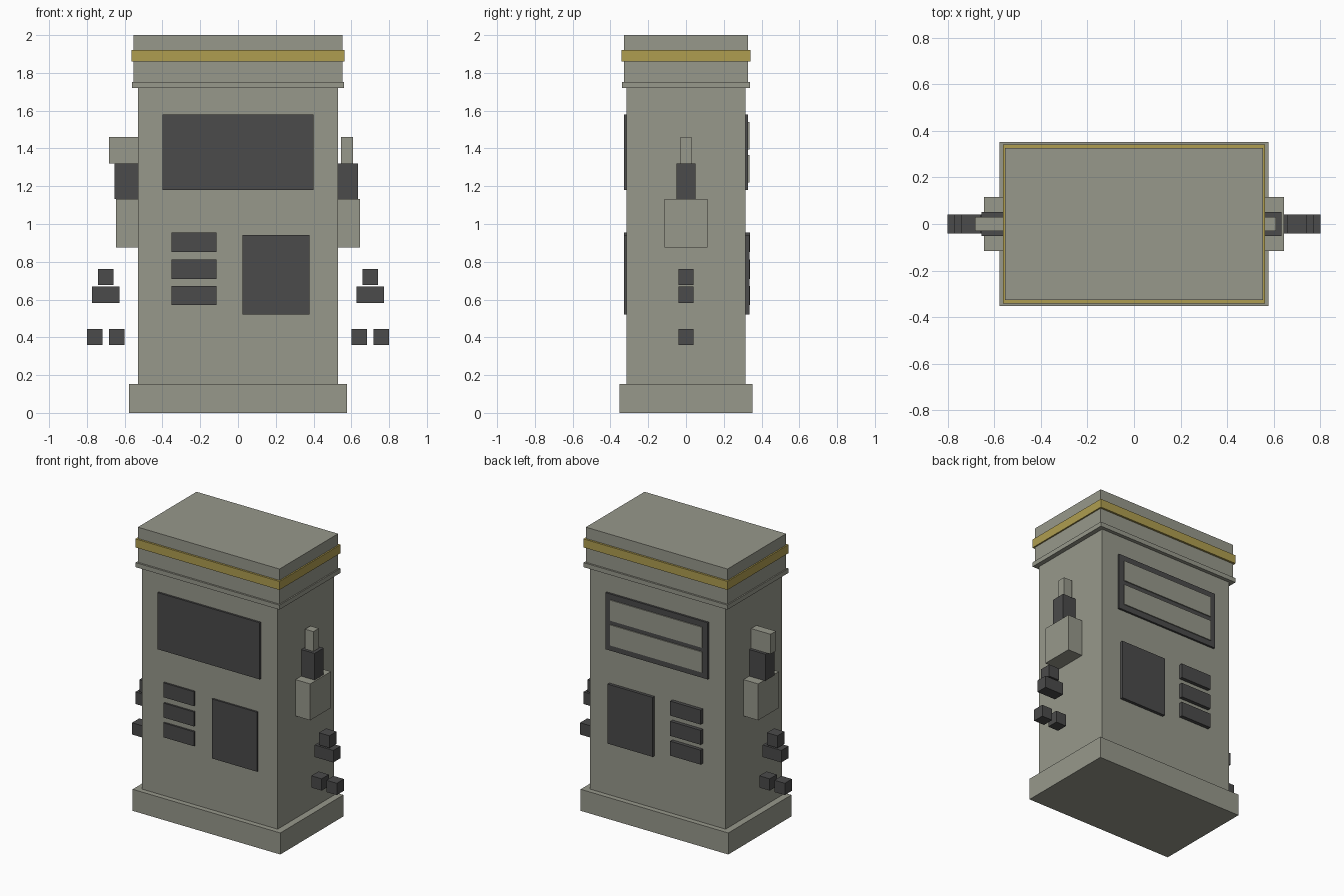
import bpy

if "Cube" in bpy.data.objects:
    bpy.data.objects.remove(bpy.data.objects["Cube"])


def material(name, r, g, b):
    m = bpy.data.materials.new(name)
    m.diffuse_color = (r, g, b, 1)
    m.use_nodes = True
    m.node_tree.nodes["Principled BSDF"].inputs["Base Color"].default_value = m.diffuse_color
    return m


grey = material("olive_grey", 0.31, 0.315, 0.26)
dark = material("charcoal", 0.069, 0.069, 0.069)
gold = material("dull_gold", 0.43, 0.34, 0.08)


def box(name, x, y, z, mat):
    """Axis-aligned box from (min, max) ranges."""
    bpy.ops.mesh.primitive_cube_add(size=1)
    o = bpy.context.object
    o.name = name
    o.location = [(r[0] + r[1]) / 2 for r in (x, y, z)]
    o.scale = [abs(r[1] - r[0]) for r in (x, y, z)]
    bpy.ops.object.transform_apply(location=True, rotation=False, scale=True)
    o.data.materials.append(mat)
    return o


def sym(a):
    return (-a, a)


# Cabinet stack: plinth, body, lip, header and trim band
box("plinth", sym(0.577), sym(0.352), (0, 0.152), grey)
box("body", sym(0.53), sym(0.315), (0.152, 1.72), grey)
box("header_lip", sym(0.562), sym(0.34), (1.72, 1.752), grey)
box("header", sym(0.553), sym(0.327), (1.752, 2.0), grey)
box("trim_band", sym(0.563), sym(0.341), (1.86, 1.92), gold)

# Display, panel and buttons on front and back
for side, s, panel_y, key_y in (("front", -1, 0.328, 0.328), ("back", 1, 0.336, 0.34)):
    box(side + "_display", sym(0.40), (s * 0.31, s * 0.329), (1.18, 1.58), dark)
    box(side + "_panel", (0.025, 0.378), (s * 0.31, s * panel_y), (0.522, 0.942), dark)
    for i, z in enumerate((0.57, 0.71, 0.853)):
        box(f"{side}_button_{i + 1}", (-0.353, -0.115), (s * 0.31, s * key_y),
            (z, z + 0.102), dark)

# Back display strips
for i, z in enumerate((1.22, 1.395)):
    box(f"back_display_strip_{i + 1}", sym(0.36), (0.325, 0.336), (z, z + 0.145), grey)

# Side holsters, nozzles and hose segments
for side, s in (("left", -1), ("right", 1)):
    body_out = 0.655 if s < 0 else 0.634
    spout = (0.53, 0.682) if s < 0 else (0.545, 0.61)
    parts = [
        ("holster", (0.525, 0.645), 0.115, (0.875, 1.132), grey),
        ("nozzle_grip", (0.525, body_out), 0.051, (1.132, 1.32), dark),
        ("nozzle_spout", spout, 0.03, (1.32, 1.46), grey),
        ("hose_top", (0.66, 0.742), 0.04, (0.677, 0.763), dark),
        ("hose_middle", (0.627, 0.773), 0.04, (0.583, 0.668), dark),
        ("hose_lower_inner", (0.601, 0.682), 0.04, (0.36, 0.443), dark),
        ("hose_lower_outer", (0.718, 0.80), 0.04, (0.36, 0.443), dark),
    ]
    for name, x, y, z, mat in parts:
        box(f"{side}_{name}", (s * x[0], s * x[1]), sym(y), z, mat)
